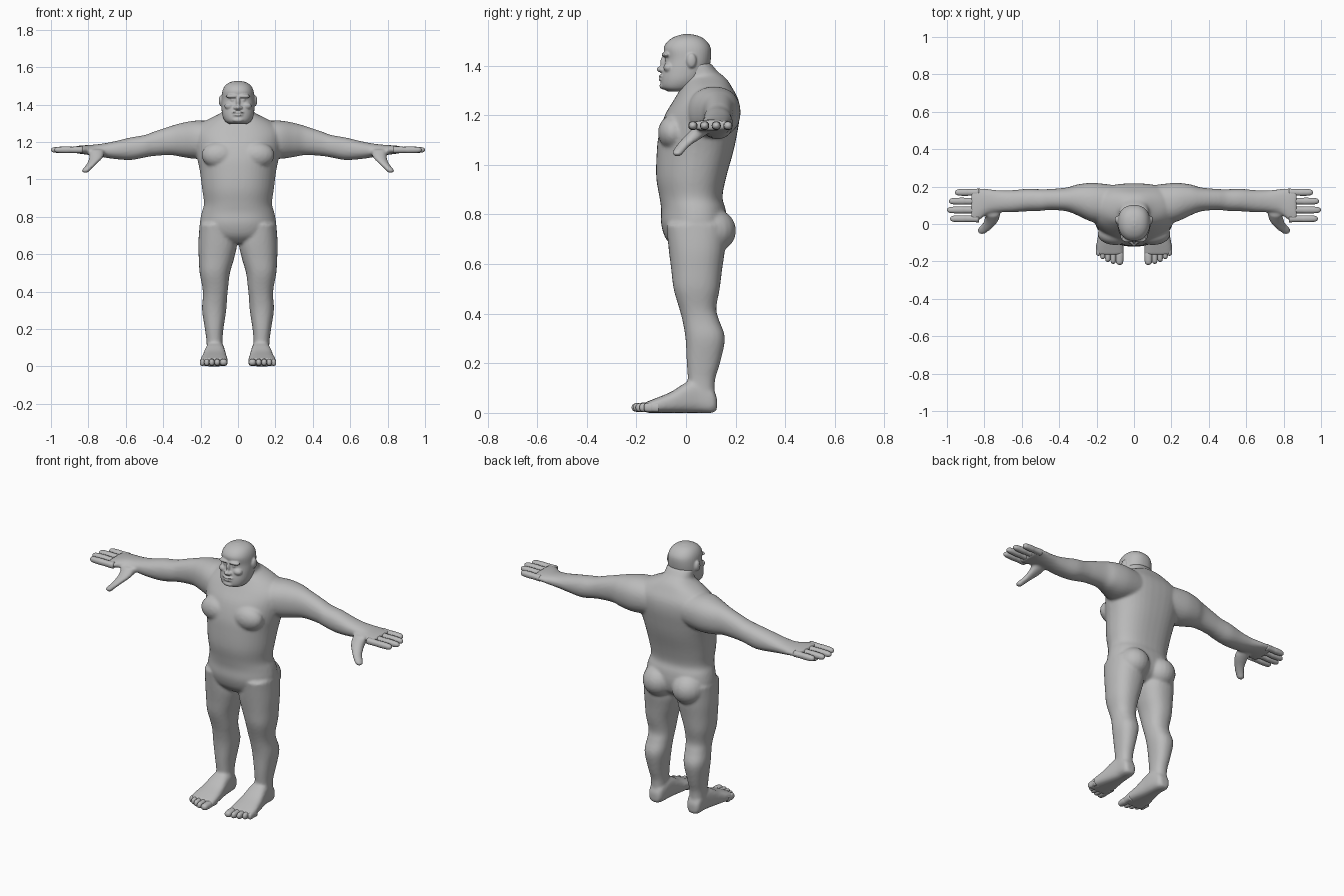
import bpy, bmesh, math
from mathutils import Matrix

skin = bpy.data.materials.new("grey_skin")
skin.diffuse_color = (0.5, 0.5, 0.5, 1)


def smooth_rows(rows, steps=4):
    """Catmull-Rom interpolation between cross-section rows."""
    out = []
    for i in range(len(rows) - 1):
        p0, p1 = rows[max(i - 1, 0)], rows[i]
        p2, p3 = rows[i + 1], rows[min(i + 2, len(rows) - 1)]
        for k in range(steps):
            t = k / steps
            out.append([0.5 * (2 * b + (c - a) * t + (2 * a - 5 * b + 4 * c - d) * t * t
                               + (3 * b - a - 3 * c + d) * t ** 3)
                        for a, b, c, d in zip(p0, p1, p2, p3)])
    return out + [list(rows[-1])]


def loft(bm, rows, axis, power=2.3, taper=0.0, sides=28, mirror=True):
    """Rows are (position, a_min, a_max, b_min, b_max) along the given axis."""
    order = {'x': (2, 0, 1), 'y': (0, 2, 1), 'z': (0, 1, 2)}[axis]
    rows = smooth_rows(rows)
    for sx in ((1, -1) if mirror else (1,)):
        rings = []
        for p, a0, a1, b0, b1 in rows:
            ring = []
            for i in range(sides):
                t = 2 * math.pi * i / sides
                c, s = math.cos(t), math.sin(t)
                u = math.copysign(abs(c) ** (2 / power), c) * (1 - taper * max(0, -s))
                v = math.copysign(abs(s) ** (2 / power), s)
                abp = ((a0 + a1) / 2 + u * (a1 - a0) / 2, (b0 + b1) / 2 + v * (b1 - b0) / 2, p)
                co = [abp[j] for j in order]
                ring.append(bm.verts.new((co[0] * sx, co[1], co[2])))
            rings.append(ring)
        for r, q in zip(rings, rings[1:]):
            for i in range(sides):
                j = (i + 1) % sides
                bm.faces.new((r[i], r[j], q[j], q[i]))
        bm.faces.new(rings[0])
        bm.faces.new(rings[-1])


def blob(bm, x, y, z, rx, ry, rz):
    """Ellipsoid, doubled to the other side when off centre."""
    for sx in ((1, -1) if x else (1,)):
        m = Matrix.Translation((x * sx, y, z)) @ Matrix.Diagonal((rx, ry, rz, 1))
        bmesh.ops.create_uvsphere(bm, u_segments=20, v_segments=14, radius=1, matrix=m)


def finish(name, bm, voxel=None, repeat=4):
    bmesh.ops.recalc_face_normals(bm, faces=bm.faces)
    me = bpy.data.meshes.new(name)
    bm.to_mesh(me)
    bm.free()
    ob = bpy.data.objects.new(name, me)
    bpy.context.collection.objects.link(ob)
    bpy.ops.object.select_all(action='DESELECT')
    bpy.context.view_layer.objects.active = ob
    ob.select_set(True)
    if voxel:
        rm = ob.modifiers.new("fuse", 'REMESH')
        rm.mode, rm.voxel_size = 'VOXEL', voxel
        sm = ob.modifiers.new("soften", 'SMOOTH')
        sm.factor, sm.iterations = 0.5, repeat
        bpy.ops.object.convert(target='MESH')
    ob.data.materials.clear()
    ob.data.materials.append(skin)
    bpy.ops.object.shade_smooth()


# Body: torso, neck, arms, palms, legs and feet fused together
bm = bmesh.new()
torso = [(.66, .08, -.04, .10), (.70, .18, -.08, .15), (.76, .203, -.10, .165),
         (.82, .195, -.10, .16), (.87, .182, -.107, .147), (.95, .192, -.12, .162),
         (1.05, .205, -.118, .19), (1.12, .22, -.11, .205), (1.20, .235, -.085, .217),
         (1.26, .235, -.05, .212), (1.31, .18, -.02, .187), (1.35, .10, .0, .16),
         (1.38, .05, .03, .12)]
loft(bm, [(z, -w, w, f, b) for z, w, f, b in torso], 'z', 2.5, .2, 40, False)
neck = [(1.24, .10, -.02, .17), (1.34, .085, -.015, .15), (1.41, .078, -.02, .10)]
loft(bm, [(z, -w, w, f, b) for z, w, f, b in neck], 'z', mirror=False)
blob(bm, .095, .105, .735, .093, .097, .09)      # buttocks
blob(bm, .10, -.053, 1.13, .095, .06, .07)       # chest muscles
loft(bm, [(.12, .0, .21, 1.12, 1.31), (.22, .01, .22, 1.11, 1.315),
          (.30, .045, .212, 1.12, 1.302), (.36, .068, .195, 1.13, 1.285),
          (.45, .075, .187, 1.125, 1.255), (.50, .07, .186, 1.117, 1.237),
          (.57, .068, .188, 1.104, 1.225), (.65, .063, .181, 1.108, 1.206),
          (.72, .063, .18, 1.118, 1.192), (.78, .055, .187, 1.128, 1.185),
          (.83, .018, .191, 1.135, 1.182), (.87, .01, .189, 1.14, 1.178)], 'x', 2.2)
loft(bm, [(1.16, .715, .80, .04, .12), (1.12, .72, .795, .0, .08),      # thumb
          (1.08, .76, .81, -.037, .02), (1.05, .79, .835, -.055, -.01),
          (1.035, .803, .828, -.047, -.02)], 'z')
loft(bm, [(.76, .03, .205, -.08, .16), (.66, .006, .212, -.07, .157),
          (.58, .02, .21, -.06, .146), (.50, .043, .205, -.05, .136),
          (.42, .053, .19, -.027, .122), (.37, .058, .188, -.014, .135),
          (.30, .063, .192, -.002, .157), (.20, .078, .177, .003, .137),
          (.13, .083, .168, .008, .117), (.05, .083, .168, .01, .117)], 'z')
loft(bm, [(.125, .10, .15, .012, .06), (.105, .083, .165, 0, .10),
          (.05, .073, .17, 0, .132), (0, .068, .18, 0, .122),
          (-.06, .06, .192, 0, .085), (-.12, .054, .203, 0, .06),
          (-.165, .054, .203, 0, .042)], 'y', 2.8)
finish("body", bm, .0085)

# Head with brow, nose, lips, cheeks, eyes and ears
bm = bmesh.new()
head = [(1.295, .045, -.07, .0), (1.31, .068, -.097, .04), (1.34, .083, -.101, .07),
        (1.38, .088, -.095, .09), (1.425, .088, -.084, .10), (1.47, .084, -.09, .10),
        (1.50, .07, -.072, .082), (1.518, .046, -.042, .055), (1.527, .012, -.01, .02)]
loft(bm, [(z, -w, w, f, b) for z, w, f, b in head], 'z', 2.3, .06, 40, False)
blob(bm, .03, -.08, 1.444, .036, .019, .010)     # brow
blob(bm, .028, -.074, 1.424, .013, .012, .009)   # eyes
blob(bm, 0, -.088, 1.412, .011, .016, .03)       # nose bridge
blob(bm, 0, -.099, 1.385, .014, .02, .013)       # nose tip
blob(bm, .014, -.095, 1.383, .01, .014, .009)    # nostrils
blob(bm, .045, -.068, 1.392, .028, .023, .02)    # cheeks
blob(bm, 0, -.098, 1.358, .032, .013, .0065)     # upper lip
blob(bm, 0, -.096, 1.344, .028, .015, .006)      # lower lip
blob(bm, 0, -.09, 1.318, .032, .017, .014)       # chin
blob(bm, .09, .022, 1.42, .013, .02, .03)        # ears
finish("head", bm, .0045, 2)


def digit_rows(start, end, cu, cv, ru, rv):
    """Tapered digit with a rounded tip."""
    return [(start + (end - start) * t, cu - ru * k, cu + ru * k, cv - rv * k, cv + rv * k)
            for t, k in ((0, 1), (.4, .93), (.55, .98), (.85, .88), (.96, .6), (1, .15))]


# Four fingers on each hand
bm = bmesh.new()
for y, tip in ((.169, .957), (.122, .99), (.075, 1.0), (.028, .983)):
    loft(bm, digit_rows(.83, tip, y, 1.158, .019, .018), 'x', sides=14)
finish("fingers", bm)

# Five toes on each foot
bm = bmesh.new()
for x, tip, r in ((.077, -.219, .022), (.111, -.213, .016), (.14, -.203, .0155),
                  (.167, -.188, .015), (.19, -.17, .014)):
    loft(bm, digit_rows(-.11, tip, x, .022, r, .02), 'y', sides=14)
finish("toes", bm)
